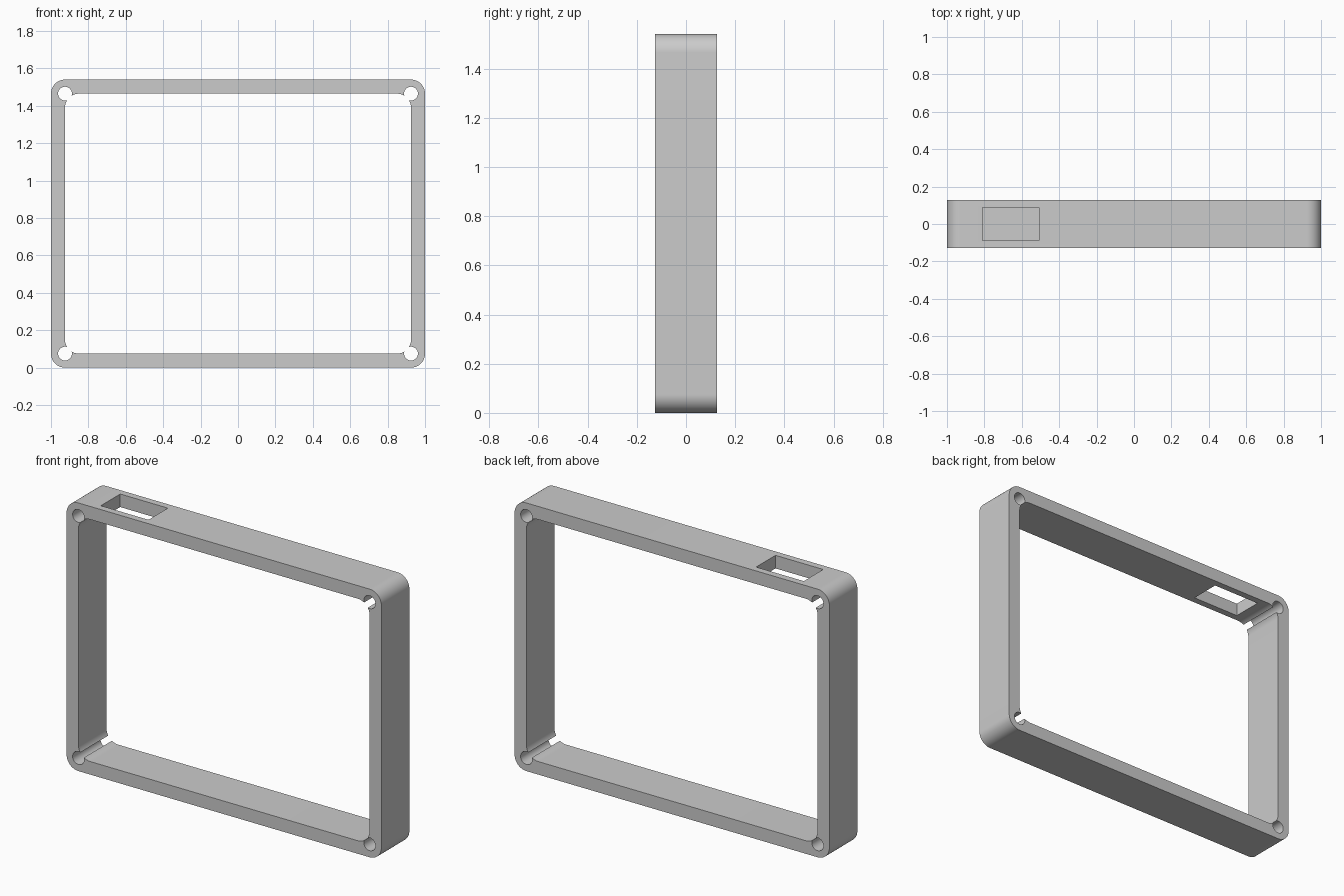
import bpy, bmesh
from math import cos, sin, pi, radians

if "Cube" in bpy.data.objects:
    bpy.data.objects.remove(bpy.data.objects["Cube"])

W, H, D = 2.0, 1.54, 0.254      # outer width, height, depth
WALL, R, HOLE = 0.075, 0.075, 0.037
CZ = H / 2


def rounded_rect(w, h, r, n=16):
    pts = []
    for k, (sx, sz) in enumerate([(1, 1), (-1, 1), (-1, -1), (1, -1)]):
        for i in range(n + 1):
            a = (k + i / n) * pi / 2
            pts.append((sx * (w / 2 - r) + r * cos(a),
                        CZ + sz * (h / 2 - r) + r * sin(a)))
    return pts


def circle(x, z, r, n=48):
    return [(x + r * cos(2 * pi * i / n), z + r * sin(2 * pi * i / n)) for i in range(n)]


def extrude_y(name, pts, y0, y1):
    bm = bmesh.new()
    face = bm.faces.new([bm.verts.new((x, y0, z)) for x, z in pts])
    ext = bmesh.ops.extrude_face_region(bm, geom=[face])
    verts = [g for g in ext["geom"] if isinstance(g, bmesh.types.BMVert)]
    bmesh.ops.translate(bm, verts=verts, vec=(0, y1 - y0, 0))
    bmesh.ops.recalc_face_normals(bm, faces=bm.faces)
    mesh = bpy.data.meshes.new(name)
    bm.to_mesh(mesh)
    bm.free()
    obj = bpy.data.objects.new(name, mesh)
    bpy.context.collection.objects.link(obj)
    return obj


def cut(target, cutter):
    cutter.hide_render = True
    mod = target.modifiers.new("cut", 'BOOLEAN')
    mod.operation = 'DIFFERENCE'
    mod.solver = 'EXACT'
    mod.object = cutter
    bpy.context.view_layer.objects.active = target
    bpy.ops.object.modifier_apply(modifier=mod.name)
    bpy.data.objects.remove(cutter)


# Rounded outer frame with rounded opening
frame = extrude_y("frame", rounded_rect(W, H, R), -D / 2, D / 2)
inner_w, inner_h = W - 2 * WALL, H - 2 * WALL
cut(frame, extrude_y("opening_cutter", rounded_rect(inner_w, inner_h, R), -D, D))

# Screw holes centred on the inner corners, breaking into the opening
for sx in (-1, 1):
    for sz in (-1, 1):
        pts = circle(sx * inner_w / 2, CZ + sz * inner_h / 2, HOLE)
        cut(frame, extrude_y("screw_hole_cutter", pts, -D, D))

# Rectangular slot through the top wall
x0, x1, z0, z1 = -0.81, -0.507, H - 0.2, H + 0.1
cut(frame, extrude_y("slot_cutter", [(x0, z0), (x1, z0), (x1, z1), (x0, z1)], -0.088, 0.088))

# Smooth the rounded corners, keep edges crisp
bpy.ops.object.select_all(action='DESELECT')
frame.select_set(True)
bpy.context.view_layer.objects.active = frame
bpy.ops.object.shade_smooth_by_angle(angle=radians(30))
